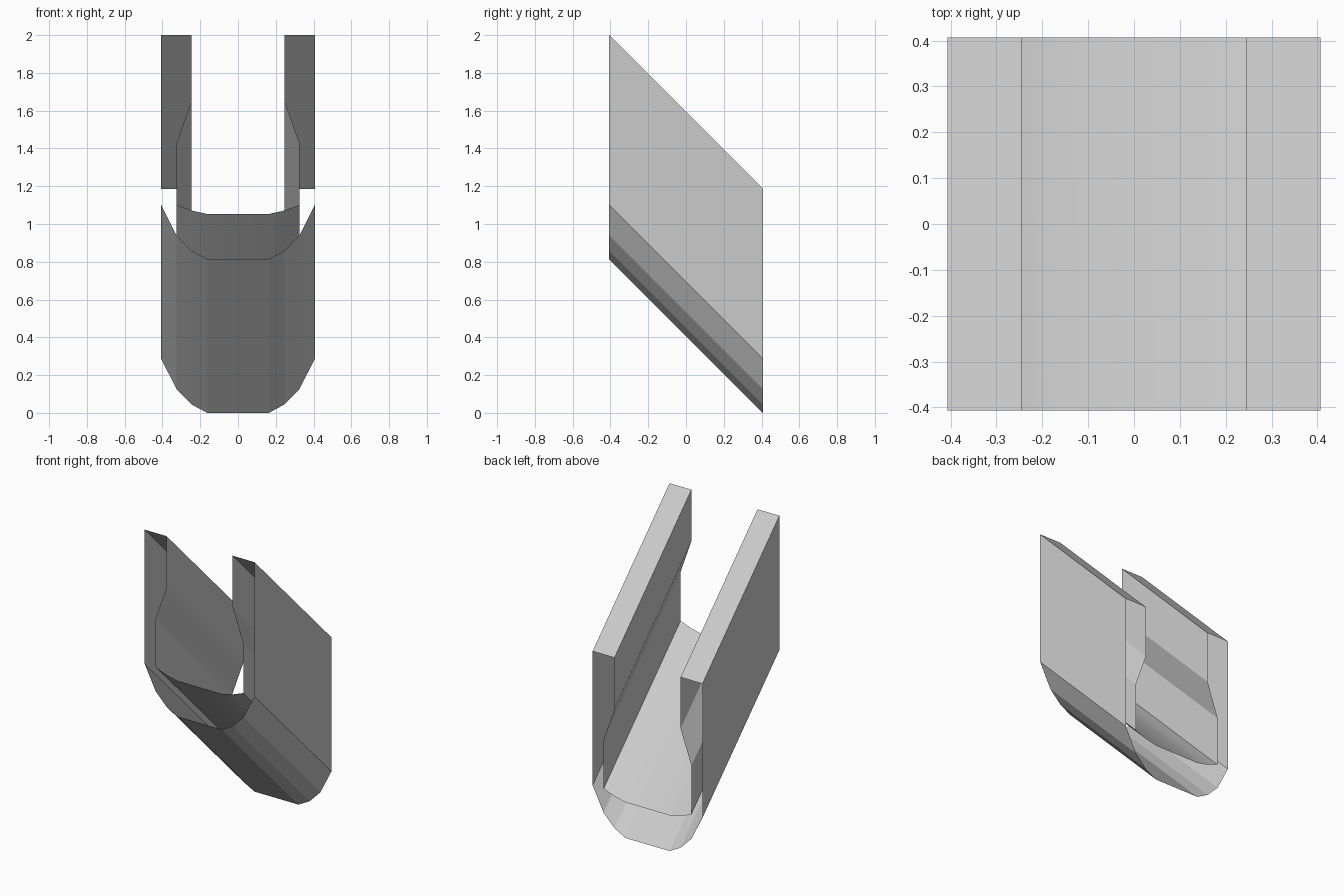
import bpy

if "Cube" in bpy.data.objects:
    bpy.data.objects.remove(bpy.data.objects["Cube"], do_unlink=True)

HALF = 0.407          # half width and half depth
INNER = 0.245         # inner face of the wall tops
POCKET = 0.325        # widened inner face lower down
FLAT = 0.163          # half width of the flat bottom
TOP = 1.186           # wall top at the low end

grey = bpy.data.materials.new("light grey")
grey.use_nodes = True
colour = (0.6, 0.6, 0.6, 1)
grey.diffuse_color = colour
grey.node_tree.nodes["Principled BSDF"].inputs["Base Color"].default_value = colour


def slanted_sheet(name, profile, smooth=False):
    """Sweep an open (x, z) profile from front to back, dropping at 45 degrees."""
    n = len(profile)
    verts = [(x, y, z + HALF - y) for y in (-HALF, HALF) for x, z in profile]
    faces = [(i, i + 1, n + i + 1, n + i) for i in range(n - 1)]
    mesh = bpy.data.meshes.new(name)
    mesh.from_pydata(verts, [], faces)
    mesh.materials.append(grey)
    for face in mesh.polygons:
        face.use_smooth = smooth
    obj = bpy.data.objects.new(name, mesh)
    bpy.context.collection.objects.link(obj)
    return obj


def mirrored(points):
    """Complete a right-hand half profile, given from the outside in."""
    return [(-x, z) for x, z in points] + points[::-1]


# Outer belly: rounded trough
slanted_sheet("outer_belly", mirrored(
    [(HALF, 0.287), (POCKET, 0.125), (INNER, 0.044), (FLAT, 0)]))

# Channel floor: shallow curve
floor = slanted_sheet("channel_floor", mirrored(
    [(POCKET, 0.287), (INNER, 0.257), (FLAT, 0.239)]), smooth=True)
# Normals point up on the floor
floor.data.update()

# Side walls: outer face, sloping top and stepped inner face, open at both ends
for side, name in ((1, "left_wall"), (-1, "right_wall")):
    half = [(HALF, 0.287), (HALF, TOP), (INNER, TOP),
            (INNER, 0.842), (POCKET, 0.615), (POCKET, 0.287)]
    path = [(side * x, z) for x, z in half]
    slanted_sheet(name, path if side < 0 else path[::-1])
